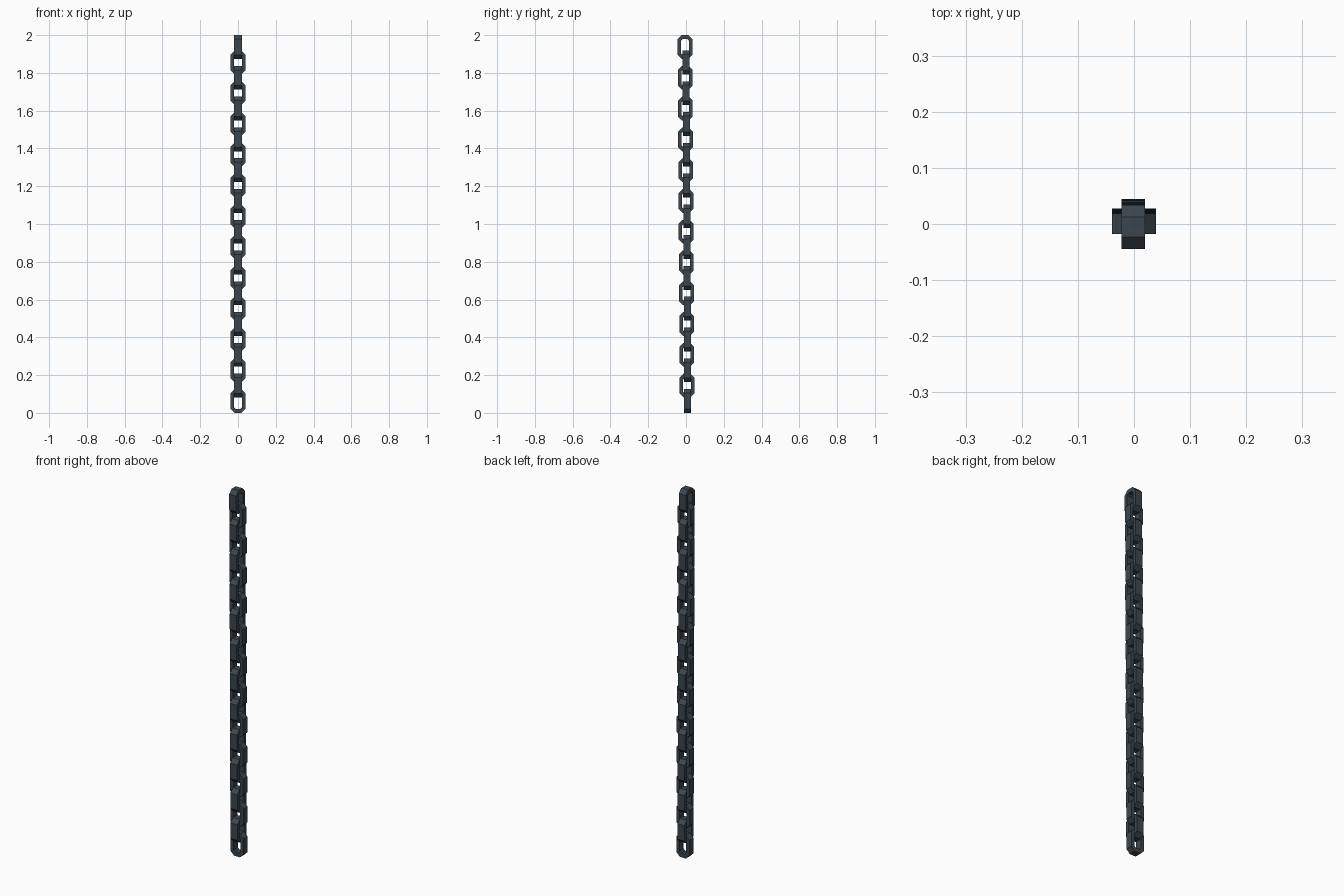
import bpy

if "Cube" in bpy.data.objects:
    bpy.data.objects.remove(bpy.data.objects["Cube"])

PAIRS = 12
COUNT = PAIRS * 2
H = 0.126                       # link height
W = 0.078                       # link width
STEP = (2.0 - H) / (COUNT - 1)

steel = bpy.data.materials.new("dark slate steel")
steel.diffuse_color = (0.045, 0.062, 0.078, 1)
steel.use_nodes = True
steel.node_tree.nodes["Principled BSDF"].inputs["Base Color"].default_value = steel.diffuse_color


def octagon(hw, hh, c):
    """Rectangle outline with chamfered corners."""
    return [(hw, -hh + c), (hw, hh - c), (hw - c, hh), (-hw + c, hh),
            (-hw, hh - c), (-hw, -hh + c), (-hw + c, -hh), (hw - c, -hh)]


def link_mesh(name, depth):
    """Closed chain link in the XZ plane: four octagon loops joined in a ring."""
    outer = octagon(W / 2, H / 2, 0.021)
    inner = octagon(W / 2 - 0.0185, H / 2 - 0.021, 0.009)
    d = depth / 2
    loops = [(outer, -d), (outer, d), (inner, d), (inner, -d)]
    verts = [(x, y, z) for loop, y in loops for x, z in loop]
    faces = []
    for a in range(4):
        b = (a + 1) % 4
        for i in range(8):
            j = (i + 1) % 8
            faces.append((a * 8 + i, a * 8 + j, b * 8 + j, b * 8 + i))
    mesh = bpy.data.meshes.new(name)
    mesh.from_pydata(verts, [], faces)
    mesh.materials.append(steel)
    return mesh


front_mesh = link_mesh("front_link", 0.037)
side_mesh = link_mesh("side_link", 0.042)
# turn the second kind a quarter so it lies in the YZ plane
for v in side_mesh.vertices:
    x, y, z = v.co
    v.co = (-y, x, z)

# chain: links alternate direction and drift slightly from back to front going up
for i in range(COUNT):
    t = i / (COUNT - 1)
    side = i % 2 == 1
    obj = bpy.data.objects.new("side_link" if side else "front_link",
                               side_mesh if side else front_mesh)
    y = 0.006 - 0.0115 * t if side else 0.009 - 0.009 * t
    obj.location = (-0.001 if side else 0, y, H / 2 + i * STEP)
    bpy.context.collection.objects.link(obj)

# make all face normals point outward
import bmesh
for mesh in (front_mesh, side_mesh):
    bm = bmesh.new()
    bm.from_mesh(mesh)
    bmesh.ops.recalc_face_normals(bm, faces=bm.faces)
    bm.to_mesh(mesh)
    bm.free()
